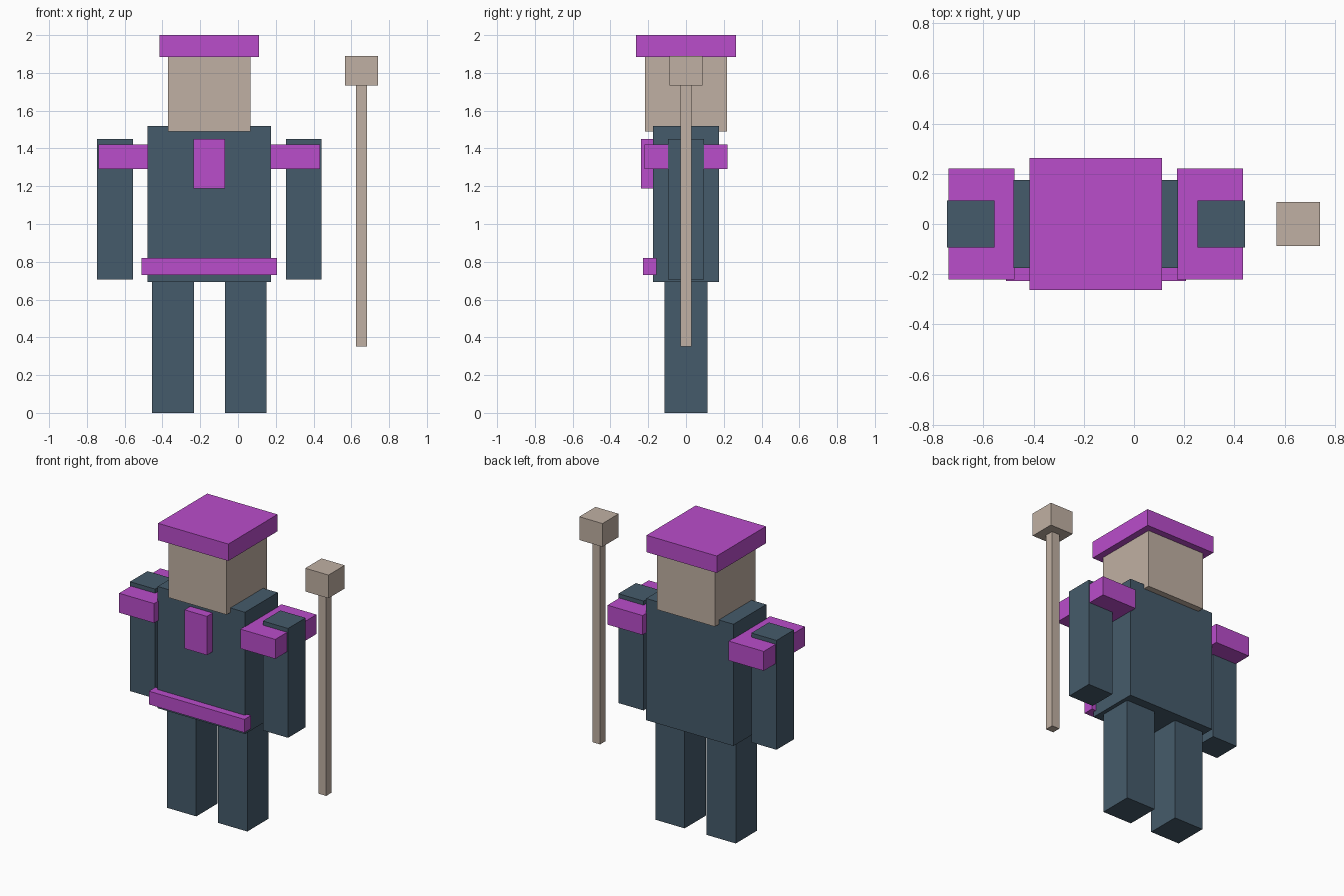
import bpy
import bmesh
from mathutils import Vector

cube = bpy.data.objects.get("Cube")
if cube:
    bpy.data.objects.remove(cube, do_unlink=True)


def material(name, rgb):
    mat = bpy.data.materials.new(name)
    mat.use_nodes = True
    mat.diffuse_color = (*rgb, 1)
    mat.node_tree.nodes["Principled BSDF"].inputs["Base Color"].default_value = (*rgb, 1)
    return mat


slate = material("slate blue", (0.06, 0.105, 0.147))
purple = material("purple", (0.491, 0.074, 0.597))
tan = material("tan", (0.53, 0.434, 0.366))

BODY_X = -0.152  # centre line of the figure
STAFF_X = 0.654


def box(name, mat, x, y, z):
    """Axis-aligned box from (min, max) pairs."""
    lo, hi = Vector((x[0], y[0], z[0])), Vector((x[1], y[1], z[1]))
    bm = bmesh.new()
    bmesh.ops.create_cube(bm, size=1)
    bmesh.ops.scale(bm, vec=hi - lo, verts=bm.verts)
    mesh = bpy.data.meshes.new(name)
    bm.to_mesh(mesh)
    bm.free()
    mesh.materials.append(mat)
    obj = bpy.data.objects.new(name, mesh)
    obj.location = (lo + hi) / 2
    bpy.context.collection.objects.link(obj)
    return obj


def centred(name, mat, cx, half_x, y, z):
    return box(name, mat, (cx - half_x, cx + half_x), y, z)


def pair(name, mat, inner, outer, half_y, z):
    """Left and right copies mirrored about the body centre line."""
    for side, s in (("left", 1), ("right", -1)):
        x = sorted((BODY_X + s * inner, BODY_X + s * outer))
        box(f"{side}_{name}", mat, x, (-half_y, half_y), z)


# Body
centred("torso", slate, BODY_X, 0.328, (-0.176, 0.176), (0.693, 1.52))
centred("head", tan, BODY_X, 0.218, (-0.218, 0.218), (1.49, 1.89))
pair("leg", slate, 0.082, 0.302, 0.114, (0, 0.695))
pair("arm", slate, 0.405, 0.594, 0.094, (0.707, 1.45))

# Clothing trim
centred("hat", purple, BODY_X, 0.264, (-0.264, 0.264), (1.885, 2.0))
pair("shoulder_pad", purple, 0.324, 0.587, 0.221, (1.29, 1.422))
centred("chest_badge", purple, BODY_X, 0.084, (-0.237, -0.17), (1.187, 1.45))
centred("belt", purple, BODY_X, 0.359, (-0.227, -0.156), (0.73, 0.82))

# Staff
centred("staff_shaft", tan, STAFF_X, 0.029, (-0.029, 0.029), (0.352, 1.735))
centred("staff_head", tan, STAFF_X, 0.087, (-0.087, 0.087), (1.732, 1.89))
